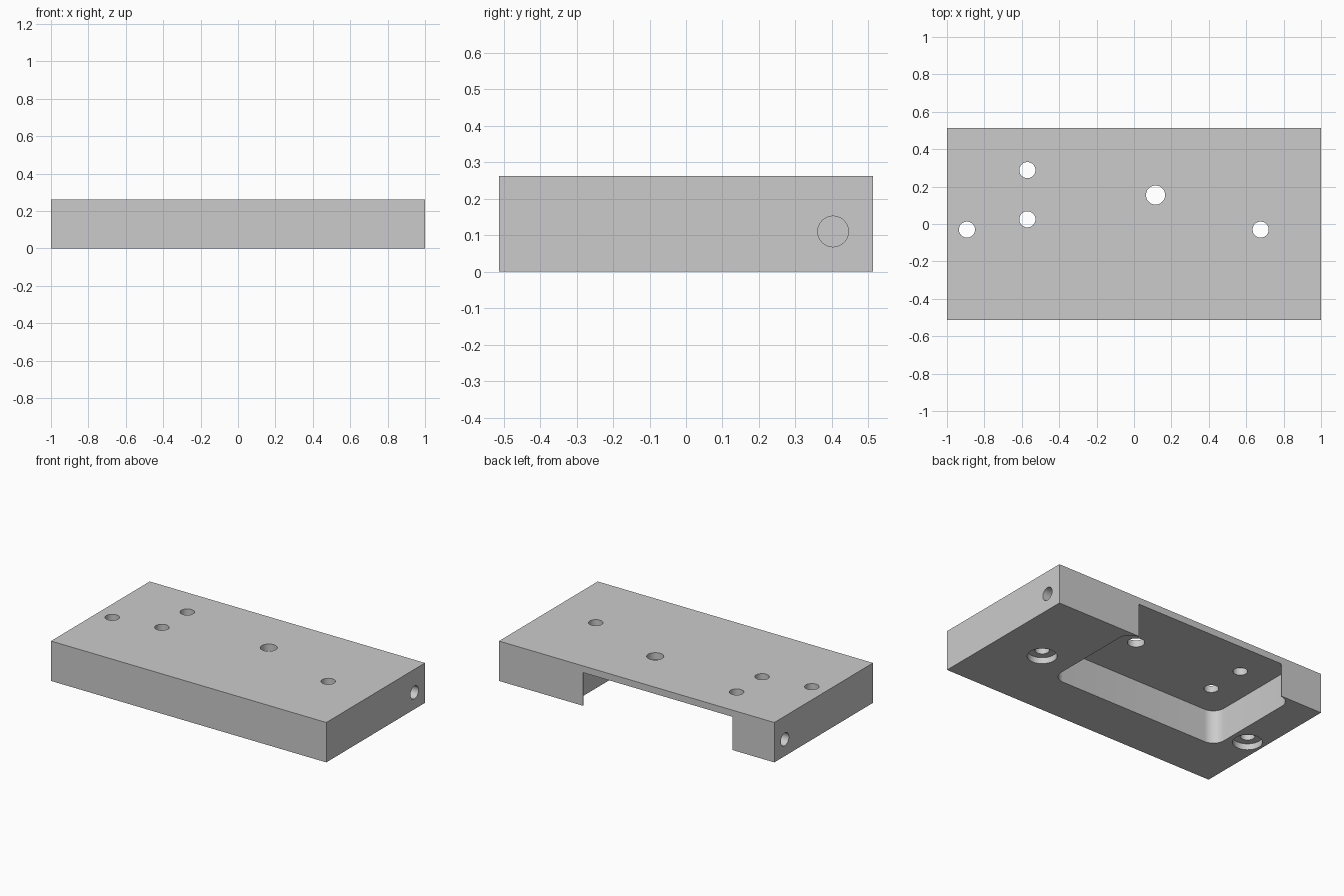
import bpy, bmesh, math
from mathutils import Vector

if "Cube" in bpy.data.objects:
    bpy.data.objects.remove(bpy.data.objects["Cube"])

HX, HY, H = 1.0, 0.512, 0.262


def prism(name, outline, z0, z1):
    """Closed solid from an xy outline."""
    bm = bmesh.new()
    face = bm.faces.new([bm.verts.new((x, y, z0)) for x, y in outline])
    ext = bmesh.ops.extrude_face_region(bm, geom=[face])
    top = [g for g in ext["geom"] if isinstance(g, bmesh.types.BMVert)]
    bmesh.ops.translate(bm, verts=top, vec=Vector((0, 0, z1 - z0)))
    bmesh.ops.recalc_face_normals(bm, faces=bm.faces)
    mesh = bpy.data.meshes.new(name)
    bm.to_mesh(mesh)
    bm.free()
    obj = bpy.data.objects.new(name, mesh)
    bpy.context.collection.objects.link(obj)
    return obj


def rounded_rect(x0, x1, y0, y1, r, n=12):
    corners = [(x1 - r, y1 - r), (x0 + r, y1 - r), (x0 + r, y0 + r), (x1 - r, y0 + r)]
    return [(cx + r * math.cos(math.pi / 2 * (q + i / n)),
             cy + r * math.sin(math.pi / 2 * (q + i / n)))
            for q, (cx, cy) in enumerate(corners) for i in range(n + 1)]


def rect(x0, x1, y0, y1):
    return [(x0, y0), (x1, y0), (x1, y1), (x0, y1)]


def drill(name, centre, r, depth, rot=(0, 0, 0)):
    bpy.ops.mesh.primitive_cylinder_add(vertices=48, radius=r, depth=depth,
                                        location=centre, rotation=rot)
    obj = bpy.context.object
    obj.name = name
    return obj


def cut(body, cutter):
    cutter.hide_render = True
    mod = body.modifiers.new(cutter.name, "BOOLEAN")
    mod.operation, mod.solver, mod.object = "DIFFERENCE", "EXACT", cutter
    bpy.context.view_layer.objects.active = body
    bpy.ops.object.modifier_apply(modifier=mod.name)
    bpy.data.objects.remove(cutter)


# Main block
plate = prism("mounting_plate", rect(-HX, HX, -HY, HY), 0, H)

# Underside pocket with rounded corners, open through the back wall
POCKET_TOP = 0.218
cut(plate, prism("pocket", rounded_rect(-0.775, 0.468, -0.185, 0.507, 0.08), -0.1, POCKET_TOP))
cut(plate, prism("back_opening", rect(-0.697, 0.39, 0.3, 0.6), -0.1, POCKET_TOP))

# Vertical through holes
for x, y, r in [(-0.893, -0.03, 0.043), (-0.57, 0.288, 0.043), (-0.57, 0.025, 0.043),
                (0.115, 0.155, 0.051), (0.677, -0.03, 0.043)]:
    cut(plate, drill("through_hole", (x, y, H / 2), r, 1))

# Counterbores under the two outer holes
for x in (-0.893, 0.677):
    cut(plate, drill("counterbore", (x, -0.03, 0), 0.088, 0.08))

# Blind holes in both ends
for side in (-1, 1):
    cut(plate, drill("end_hole", (side * HX, 0.403, 0.11), 0.042, 0.3, (0, math.pi / 2, 0)))

# Smooth the round walls, keep the edges crisp
bpy.ops.object.select_all(action="DESELECT")
plate.select_set(True)
bpy.context.view_layer.objects.active = plate
bpy.ops.object.shade_smooth_by_angle(angle=math.radians(30))
